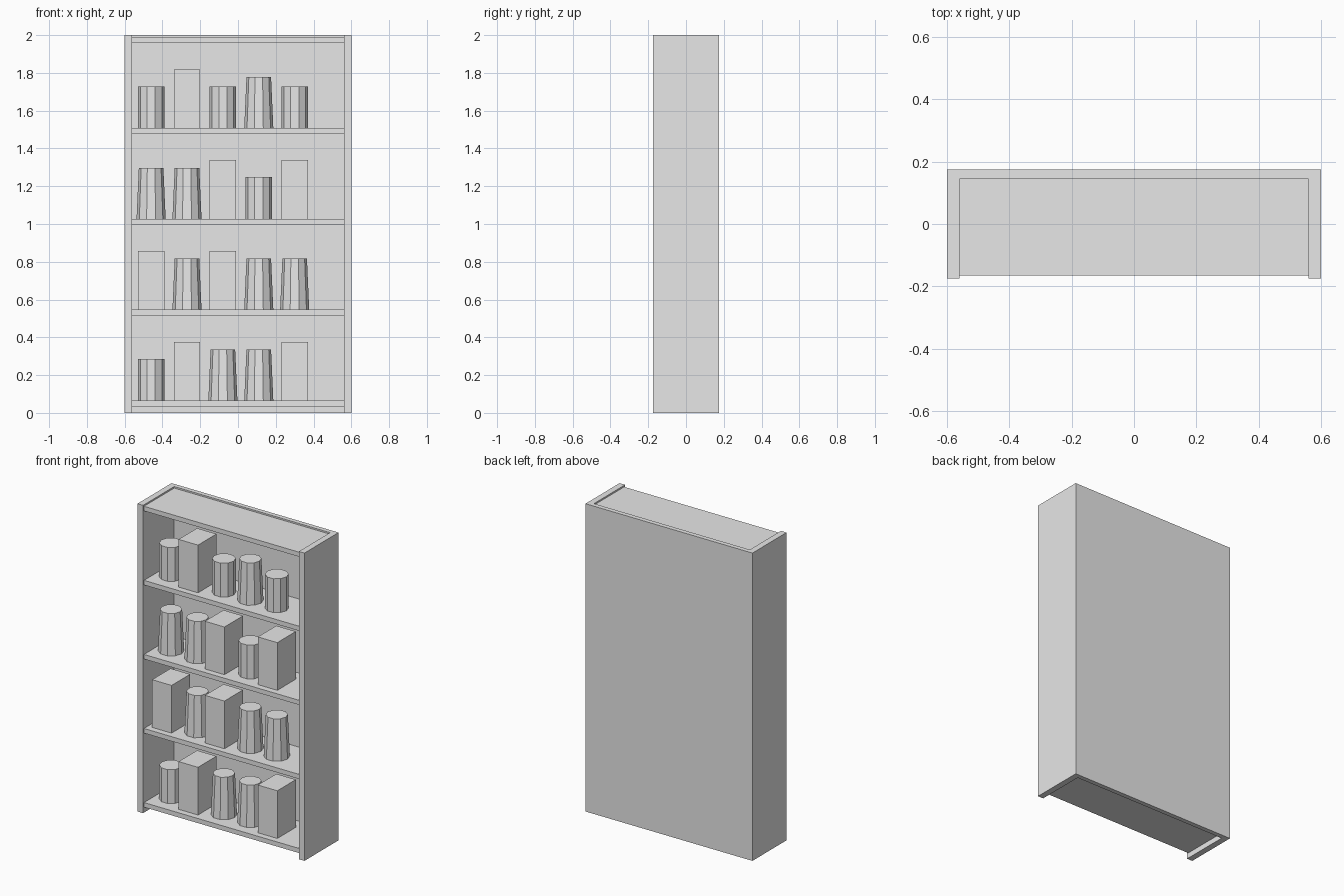
import bpy
import bmesh
from mathutils import Matrix

if "Cube" in bpy.data.objects:
    bpy.data.objects.remove(bpy.data.objects["Cube"])

# One plain grey for the whole model
grey = bpy.data.materials.new("plain_grey")
grey.diffuse_color = (0.8, 0.8, 0.8, 1)
grey.use_nodes = True
grey.node_tree.nodes["Principled BSDF"].inputs["Base Color"].default_value = grey.diffuse_color


def finish(name, bm):
    mesh = bpy.data.meshes.new(name)
    bm.to_mesh(mesh)
    bm.free()
    mesh.materials.append(grey)
    obj = bpy.data.objects.new(name, mesh)
    bpy.context.collection.objects.link(obj)
    return obj


def box(name, x0, x1, y0, y1, z0, z1):
    bm = bmesh.new()
    centre = ((x0 + x1) / 2, (y0 + y1) / 2, (z0 + z1) / 2)
    matrix = Matrix.Translation(centre) @ Matrix.Diagonal((x1 - x0, y1 - y0, z1 - z0, 1))
    bmesh.ops.create_cube(bm, size=1, matrix=matrix)
    return finish(name, bm)


def round_item(name, x, y, z, r_bottom, r_top, height, sides=10):
    bm = bmesh.new()
    # one vertex points along +x
    matrix = Matrix.Translation((x, y, z + height / 2)) @ Matrix.Rotation(-1.5707963, 4, "Z")
    bmesh.ops.create_cone(bm, cap_ends=True, segments=sides, radius1=r_bottom,
                          radius2=r_top, depth=height, matrix=matrix)
    return finish(name, bm)


# Cabinet: side panels and back
for label, s in (("left", -1), ("right", 1)):
    xa, xb = sorted((s * 0.56, s * 0.6))
    box(label + "_side_panel", xa, xb, -0.175, 0.175, 0, 2)
box("back_panel", -0.56, 0.56, 0.145, 0.175, 0, 2)

# Bottom, three shelves and top, evenly spaced
THICK = 0.03
levels = [0.05 + i * 0.48125 for i in range(5)]
names = ["bottom_board", "lower_shelf", "middle_shelf", "upper_shelf", "top_board"]
for name, z in zip(names, levels):
    box(name, -0.56, 0.56, -0.165, 0.145, z - THICK / 2, z + THICK / 2)

# Goods, from the bottom shelf up: C = can, B = carton, J = tapered jar
rows = ["CBJJB", "BJBJJ", "JJBCB", "CBCJC"]
Y = -0.03
for r, row in enumerate(rows):
    z = levels[r] + THICK / 2
    for c, kind in enumerate(row):
        x = -0.46 + c * 0.19
        tag = f"_{r + 1}_{c + 1}"
        if kind == "C":
            round_item("can" + tag, x, Y, z, 0.07, 0.07, 0.22)
        elif kind == "J":
            round_item("jar" + tag, x, Y, z, 0.077, 0.065, 0.27)
        else:
            box("carton" + tag, x - 0.07, x + 0.07, Y - 0.095, Y + 0.095, z, z + 0.31)
